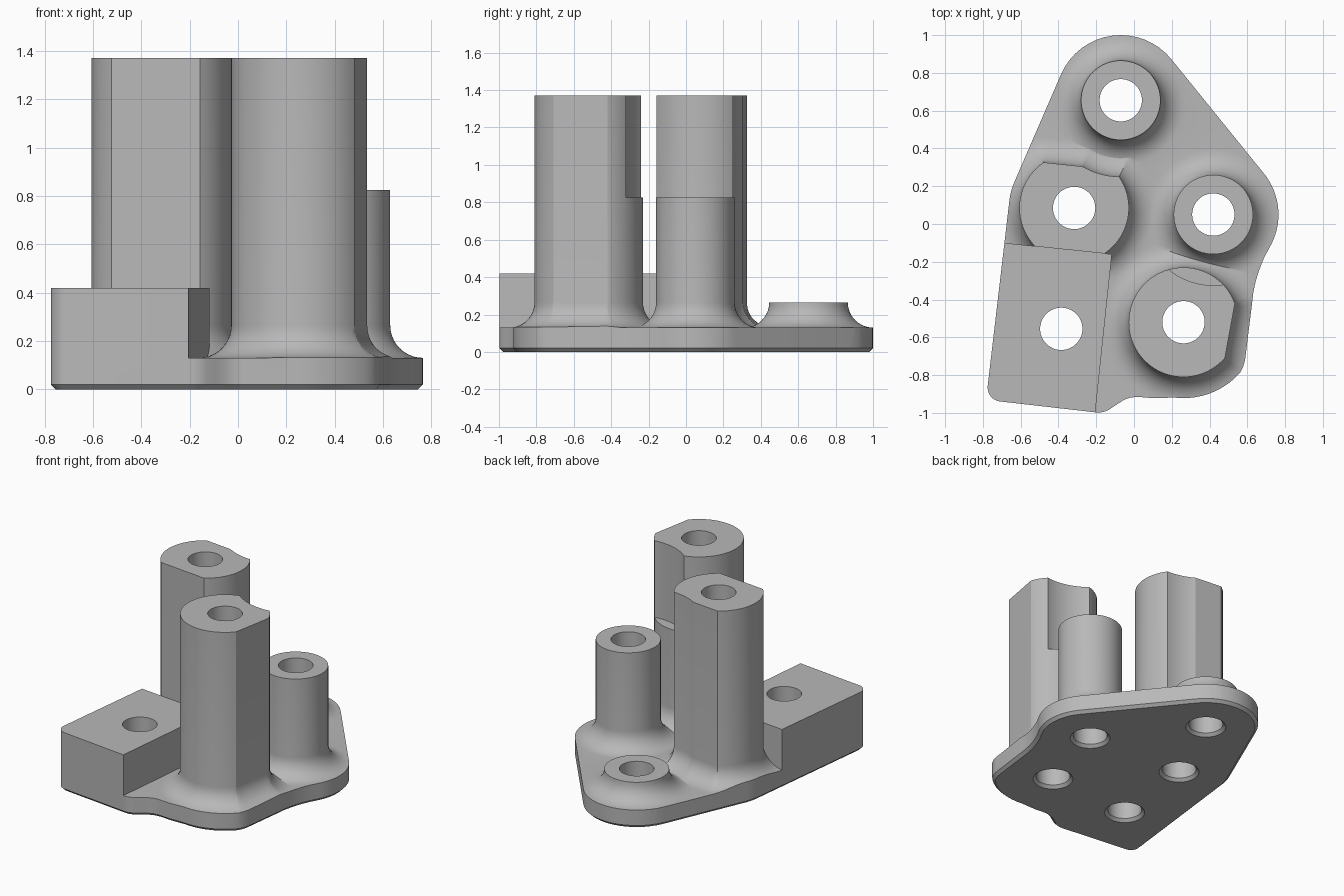
import bpy, math
from math import cos, sin, radians, pi
from mathutils import Vector, Matrix

cube = bpy.data.objects.get("Cube")
if cube:
    bpy.data.objects.remove(cube, do_unlink=True)

PLATE, FILLET, HOLE, EDGE = 0.13, 0.135, 0.112, 0.02
BACK, RIGHT = (-0.07, 0.655), (0.42, 0.05)
LEFT, FRONT = (-0.317, 0.085), (0.262, -0.52)
BLOCK = (-0.385, -0.555)

grey = bpy.data.materials.new("light_grey")
grey.use_nodes = True
grey.diffuse_color = (0.48, 0.48, 0.48, 1)
grey.node_tree.nodes["Principled BSDF"].inputs["Base Color"].default_value = grey.diffuse_color


def solid(name, rings):
    """Closed skin through equal-length rings of 3D points, bottom to top."""
    n = len(rings[0])
    faces = [list(range(n))[::-1], [(len(rings) - 1) * n + i for i in range(n)]]
    for k in range(len(rings) - 1):
        for i in range(n):
            j = (i + 1) % n
            faces.append([k * n + i, k * n + j, (k + 1) * n + j, (k + 1) * n + i])
    mesh = bpy.data.meshes.new(name)
    mesh.from_pydata([p for ring in rings for p in ring], [], faces)
    mesh.materials.append(grey)
    ob = bpy.data.objects.new(name, mesh)
    bpy.context.collection.objects.link(ob)
    return ob


def boolean(target, tool, operation):
    mod = target.modifiers.new(operation, 'BOOLEAN')
    mod.operation, mod.object, mod.solver = operation, tool, 'EXACT'
    bpy.context.view_layer.objects.active = target
    bpy.ops.object.modifier_apply(modifier=mod.name)
    bpy.data.objects.remove(tool, do_unlink=True)


def arc(centre, r, a, b, n=16):
    return [(centre[0] + r * cos(radians(a + (b - a) * i / n)),
             centre[1] + r * sin(radians(a + (b - a) * i / n))) for i in range(n + 1)]


def section(centre, r, z, flats=(), grow=0.0):
    """Circle with optional flats given as (direction, distance)."""
    angles = {radians(i * 5) for i in range(72)}
    for direction, dist in flats:
        for s in (-1, 1):
            angles.add((radians(direction) + s * math.acos(dist / r)) % (2 * pi))
    ring = []
    for a in sorted(angles):
        d = r + grow
        for direction, dist in flats:
            c = cos(a - radians(direction))
            if c > 0.1:
                d = min(d, (dist + grow) / c)
        ring.append((centre[0] + d * cos(a), centre[1] + d * sin(a), z))
    return ring


def fillet_steps(n=10):
    """(height, outward growth) along the concave quarter round."""
    for i in range(n + 1):
        t = pi / 2 * i / n
        yield PLATE + FILLET * (1 - cos(t)), FILLET * (1 - sin(t))


def boss(name, centre, r, top, flats=()):
    rings = [section(centre, r, 0.06, flats, FILLET)]
    rings += [section(centre, r, z, flats, g) for z, g in fillet_steps()]
    if top > PLATE + FILLET + 0.01:
        rings.append(section(centre, r, top, flats))
    return solid(name, rings)


def box(name, x0, x1, y0, y1, z0, z1):
    return solid(name, [[(x0, y0, z), (x1, y0, z), (x1, y1, z), (x0, y1, z)] for z in (z0, z1)])


# Tall posts, each with flats and a round clearance notch
left_post = boss("left_post", LEFT, 0.29, 1.37, [(264, 0.2235), (84, 0.223)])
notch = [section(BACK, 0.405, z, (), -g) for z, g in fillet_steps()]
notch.append(section(BACK, 0.405, 1.6))
boolean(left_post, solid("left_notch", notch), 'DIFFERENCE')

front_post = boss("front_post", FRONT, 0.29, 1.37, [(-10.4, 0.25)])
notch = [section(RIGHT, 0.375, z) for z in (0.825, 1.6)]
boolean(front_post, solid("front_notch", notch), 'DIFFERENCE')

# Corner block, oversized so the outline trims it
block = box("corner_block", -1, 0, -1.2, 0, 0.06, 0.42)
block.data.transform(Matrix.Translation((-0.117, -0.16, 0)) @ Matrix.Rotation(radians(-6), 4, 'Z'))

# Slab joined with all the raised parts
body = box("mounting_bracket", -1.5, 1.5, -1.5, 1.5, -0.2, PLATE)
for part in (left_post, front_post, block,
             boss("back_boss", BACK, 0.21, PLATE + FILLET),
             boss("right_boss", RIGHT, 0.21, 0.825)):
    boolean(body, part, 'UNION')

# Base outline, counter-clockwise, with a chamfered lower edge
outline = arc(RIGHT, 0.345, -30, 39) + arc(BACK, 0.345, 39, 155.7)
outline += arc(LEFT, 0.345, 155.7, 173.6, 5) + arc((-0.70, -0.865), 0.075, 173.6, 263.8, 8)
outline += arc((-0.19, -0.88), 0.118, 263.8, 300, 6)
outline += [(-0.09, -0.955), (-0.055, -0.932), (-0.02, -0.919), (0.02, -0.915), (0.1, -0.922)]
outline += arc(FRONT, 0.402, -97, -42, 10)
outline += [(0.578, -0.755), (0.588, -0.72), (0.625, -0.42),
            (0.632, -0.36), (0.645, -0.3), (0.664, -0.24), (0.688, -0.18)]


def inset(points, amount):
    out = []
    for i, p in enumerate(points):
        a, b = Vector(points[i - 1]), Vector(points[(i + 1) % len(points)])
        d = (b - a).normalized()
        out.append((p[0] - d.y * amount, p[1] + d.x * amount))
    return out


# Drop coincident points where arcs meet
outline = [p for i, p in enumerate(outline) if math.dist(p, outline[i - 1]) > 0.002]
trim = [[(x, y, 0) for x, y in inset(outline, EDGE)]]
trim += [[(x, y, z) for x, y in outline] for z in (EDGE, 2)]
boolean(body, solid("outline_trim", trim), 'INTERSECT')

# Through holes, countersunk underneath
for centre in (BACK, RIGHT, LEFT, FRONT, BLOCK):
    profile = ((HOLE + 2 * EDGE, -EDGE), (HOLE, EDGE), (HOLE, 2))
    boolean(body, solid("hole", [section(centre, r, z) for r, z in profile]), 'DIFFERENCE')

bpy.ops.object.select_all(action='DESELECT')
body.select_set(True)
bpy.context.view_layer.objects.active = body
bpy.ops.object.shade_smooth_by_angle(angle=radians(25))
